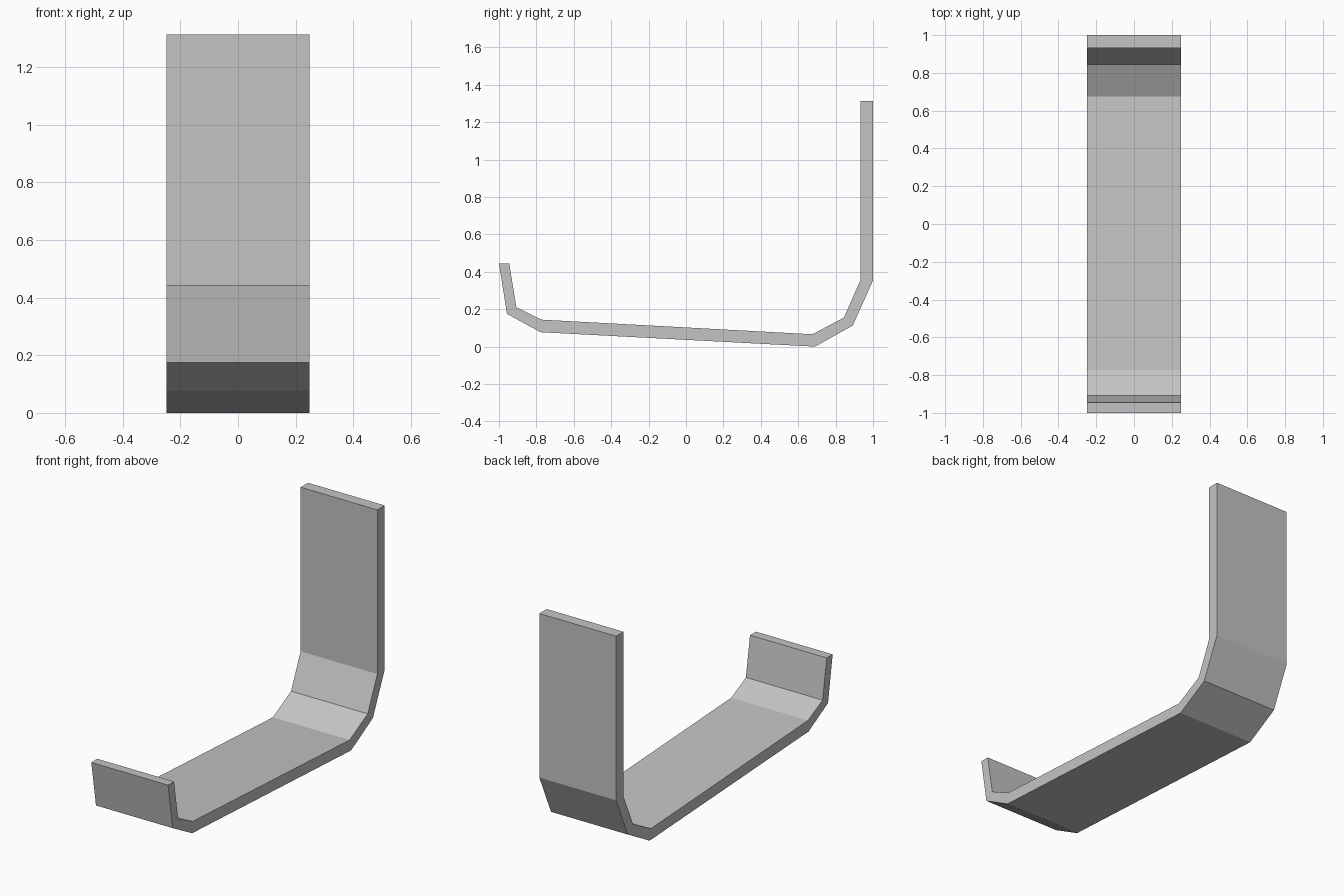
import bpy
import bmesh

cube = bpy.data.objects.get("Cube")
if cube:
    bpy.data.objects.remove(cube, do_unlink=True)

# Single grey finish
grey = bpy.data.materials.new("plain_grey")
grey.use_nodes = True
colour = (0.55, 0.55, 0.55, 1)
grey.diffuse_color = colour
grey.node_tree.nodes["Principled BSDF"].inputs["Base Color"].default_value = colour

# Side profile (y, z) of the bent strip: underside from front lip to back, then inside
HALF_WIDTH = 0.248
underside = [(-1, 0.443), (-0.957, 0.175), (-0.778, 0.077), (0.69, 0),
             (0.892, 0.113), (1, 0.354), (1, 1.313)]
inside = [(0.932, 1.313), (0.932, 0.354), (0.844, 0.155), (0.676, 0.066),
          (-0.772, 0.144), (-0.907, 0.211), (-0.945, 0.443)]

# Extrude the profile across the width
bm = bmesh.new()
profile = bm.faces.new([bm.verts.new((-HALF_WIDTH, y, z)) for y, z in underside + inside])
sweep = bmesh.ops.extrude_face_region(bm, geom=[profile], use_keep_orig=True)
moved = [v for v in sweep["geom"] if isinstance(v, bmesh.types.BMVert)]
bmesh.ops.translate(bm, verts=moved, vec=(2 * HALF_WIDTH, 0, 0))
bmesh.ops.recalc_face_normals(bm, faces=bm.faces)

mesh = bpy.data.meshes.new("bent_strip")
bm.to_mesh(mesh)
bm.free()
mesh.materials.append(grey)
bpy.context.collection.objects.link(bpy.data.objects.new("bent_strip", mesh))
